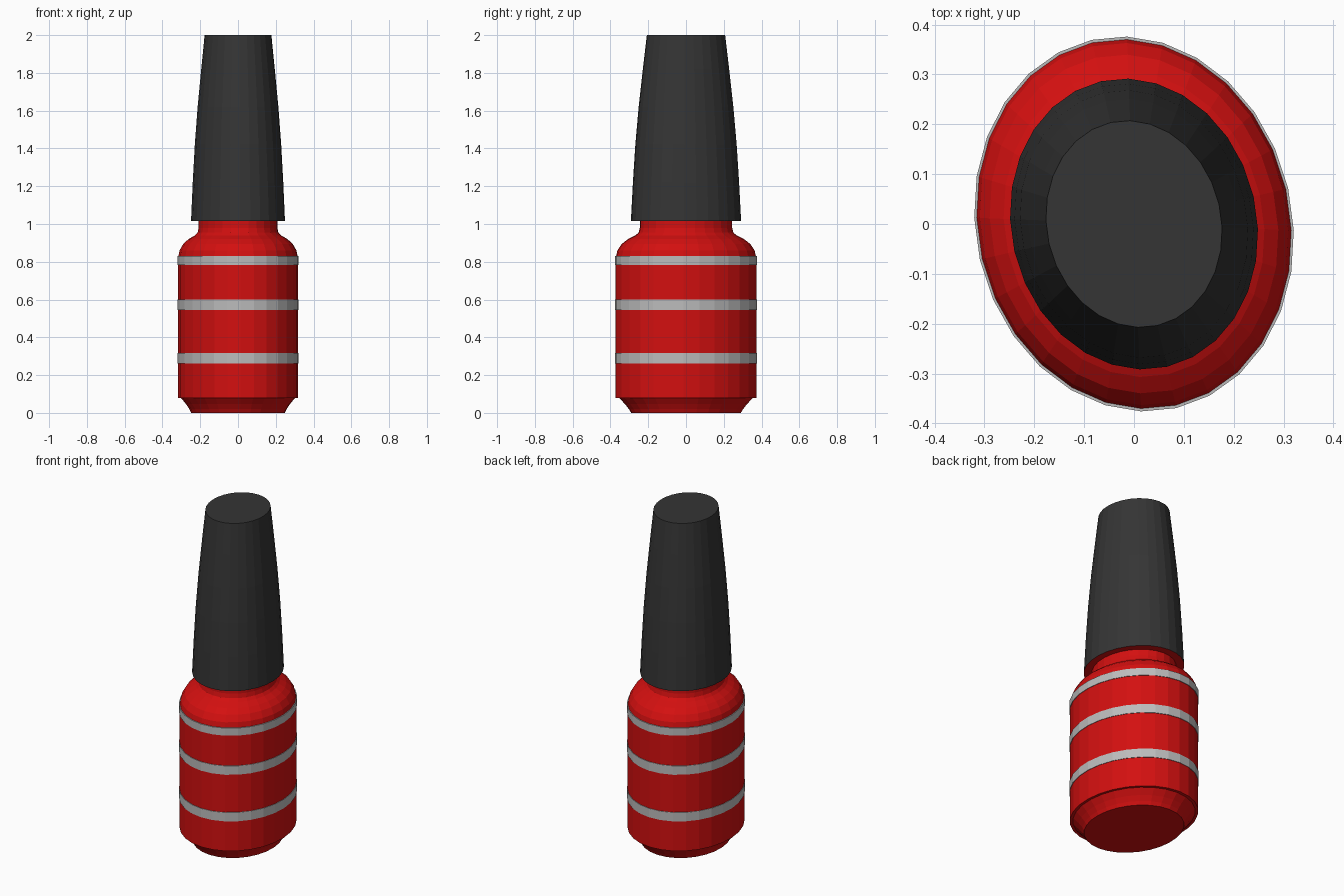
import bpy, bmesh, math

if "Cube" in bpy.data.objects:
    bpy.data.objects.remove(bpy.data.objects["Cube"])

SIDES = 28
TILT = math.radians(13)
AX, AY = 0.989, 1.181   # oval axes per unit of half width


def material(name, colour):
    m = bpy.data.materials.new(name)
    m.diffuse_color = (*colour, 1)
    m.use_nodes = True
    m.node_tree.nodes["Principled BSDF"].inputs["Base Color"].default_value = m.diffuse_color
    return m


red = material("red_lacquer", (0.65, 0.005, 0.005))
dark = material("dark_cap", (0.035, 0.035, 0.035))
silver = material("silver_band", (0.5, 0.5, 0.5))


def loft(name, profile, mats, closed=False, caps=True):
    """Sweep (half width, z) points round a tilted oval."""
    bm = bmesh.new()
    rings = []
    for r, z in profile:
        ring = []
        for i in range(SIDES):
            t = math.tau * i / SIDES
            x, y = r * AX * math.cos(t), r * AY * math.sin(t)
            ring.append(bm.verts.new((x * math.cos(TILT) - y * math.sin(TILT),
                                      x * math.sin(TILT) + y * math.cos(TILT), z)))
        rings.append(ring)
    pairs = list(zip(rings, rings[1:]))
    if closed:
        pairs.append((rings[-1], rings[0]))
    for a, b in pairs:
        for i in range(SIDES):
            j = (i + 1) % SIDES
            bm.faces.new((a[i], a[j], b[j], b[i]))
    if caps and not closed:
        bm.faces.new(rings[0][::-1])
        bm.faces.new(rings[-1])
    bmesh.ops.recalc_face_normals(bm, faces=bm.faces)
    # a second material goes on downward facing surfaces
    if len(mats) > 1:
        bm.normal_update()
        for f in bm.faces:
            f.material_index = 1 if f.normal.z < -0.9 else 0
    me = bpy.data.meshes.new(name)
    bm.to_mesh(me)
    bm.free()
    for m in mats:
        me.materials.append(m)
    ob = bpy.data.objects.new(name, me)
    bpy.context.collection.objects.link(ob)
    return ob


# Bottle: flared foot, ledge, straight wall, rounded shoulder and neck
loft("bottle", [(0.248, 0), (0.258, 0.02), (0.276, 0.047), (0.303, 0.08),
                (0.318, 0.08), (0.318, 0.82), (0.310, 0.86), (0.290, 0.895),
                (0.262, 0.92), (0.228, 0.94), (0.214, 0.955), (0.209, 0.98),
                (0.209, 1.02)], [red])

# Bands wrapped round the bottle
for k, (lo, hi) in enumerate([(0.262, 0.316), (0.546, 0.6), (0.784, 0.83)]):
    loft(f"band_{k + 1}", [(0.312, lo), (0.321, lo), (0.321, hi), (0.312, hi)],
         [silver], closed=True)

# Tapered cap with a red underside
loft("cap", [(0.249, 1.017), (0.240, 1.22), (0.229, 1.42), (0.214, 1.62),
             (0.195, 1.82), (0.177, 2.0)], [dark, red])
